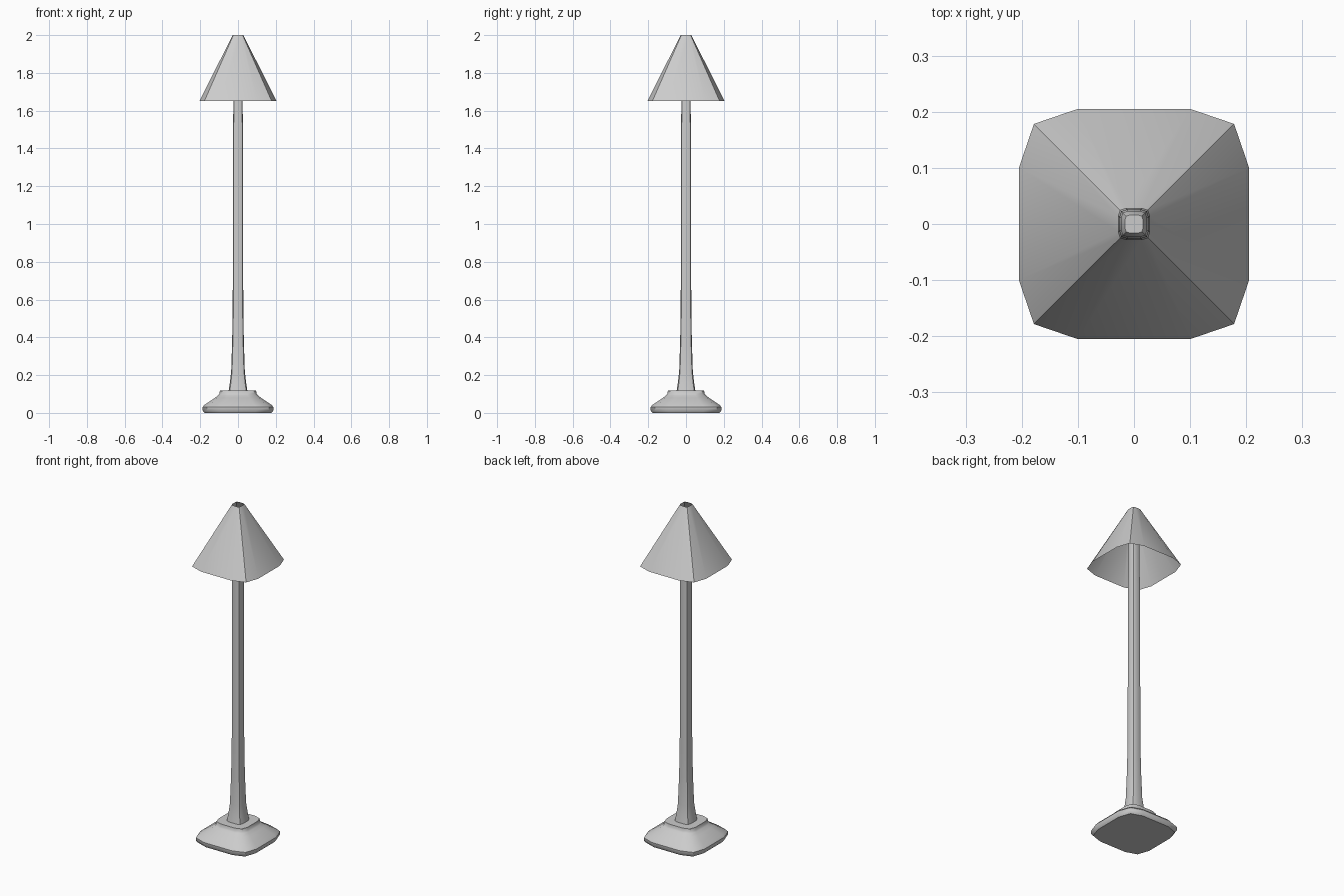
import bpy
import bmesh

if "Cube" in bpy.data.objects:
    bpy.data.objects.remove(bpy.data.objects["Cube"])

# Rounded-square section, 12 sides, one quarter turned four times
QUARTER = [(1.0, -0.49), (1.0, 0.49), (0.87, 0.87)]


def section():
    pts = []
    for c, s in ((1, 0), (0, 1), (-1, 0), (0, -1)):
        pts += [(x * c - y * s, x * s + y * c) for x, y in QUARTER]
    return pts


def loft(name, profile, cap_bottom=False, cap_top=False, angle=0.7):
    """Stack scaled sections along z; profile holds (half width, height)."""
    bm = bmesh.new()
    rings = [[bm.verts.new((x * r, y * r, z)) for x, y in section()]
             for r, z in profile]
    n = len(rings[0])
    for a, b in zip(rings, rings[1:]):
        for i in range(n):
            j = (i + 1) % n
            bm.faces.new((a[i], a[j], b[j], b[i]))
    if cap_bottom:
        bm.faces.new(rings[0][::-1])
    if cap_top:
        bm.faces.new(rings[-1])
    mesh = bpy.data.meshes.new(name)
    bm.to_mesh(mesh)
    bm.free()
    obj = bpy.data.objects.new(name, mesh)
    bpy.context.collection.objects.link(obj)
    bpy.ops.object.select_all(action='DESELECT')
    obj.select_set(True)
    bpy.context.view_layer.objects.active = obj
    bpy.ops.object.shade_smooth_by_angle(angle=angle)
    return obj


# Foot with a sloping shoulder and a small collar
loft("base", [(0.178, 0.0), (0.187, 0.012), (0.188, 0.03), (0.178, 0.042),
              (0.122, 0.08), (0.104, 0.094), (0.098, 0.102), (0.096, 0.118)],
     cap_bottom=True, cap_top=True)

# Flared pole running up inside the shade
loft("pole", [(0.05, 0.116), (0.043, 0.16), (0.036, 0.22), (0.031, 0.38),
              (0.028, 0.55), (0.026, 1.53), (0.024, 1.65), (0.023, 1.95),
              (0.016, 1.97)], cap_top=True)

# Open thin-walled shade
loft("shade", [(0.205, 1.65), (0.028, 2.0)])
